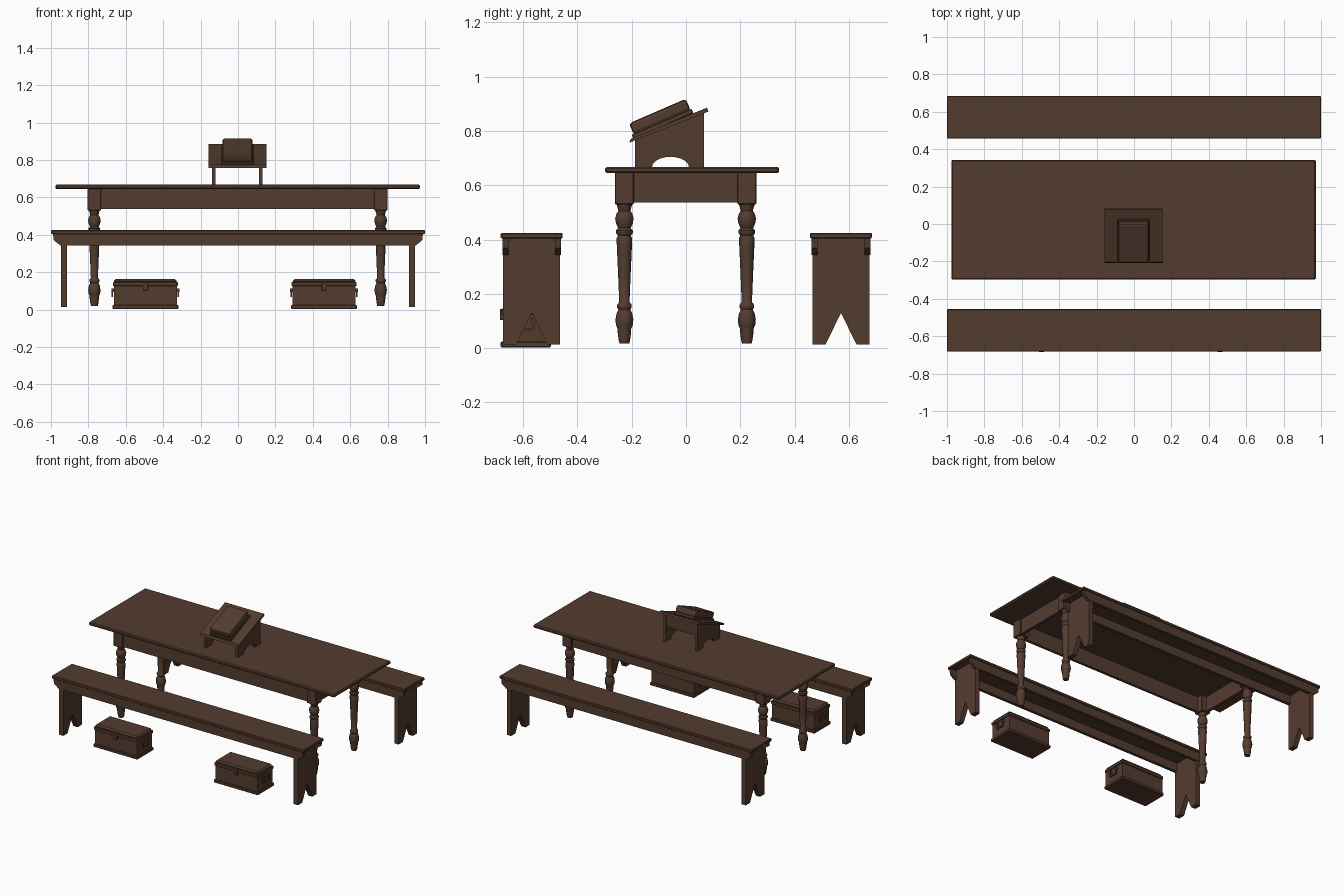
import bpy, bmesh, math

if "Cube" in bpy.data.objects:
    bpy.data.objects.remove(bpy.data.objects["Cube"])

wood = bpy.data.materials.new("dark brown wood")
wood.diffuse_color = (0.088, 0.045, 0.028, 1)
wood.use_nodes = True
wood.node_tree.nodes["Principled BSDF"].inputs["Base Color"].default_value = wood.diffuse_color


def finish(name, bm, bevel=0.0, segments=1, smooth=False):
    bmesh.ops.recalc_face_normals(bm, faces=bm.faces)
    me = bpy.data.meshes.new(name)
    bm.to_mesh(me)
    bm.free()
    ob = bpy.data.objects.new(name, me)
    bpy.context.collection.objects.link(ob)
    me.materials.append(wood)
    if bevel:
        m = ob.modifiers.new("bevel", 'BEVEL')
        m.width, m.segments = bevel, segments
        m.limit_method = 'ANGLE'
    if smooth:
        bpy.ops.object.select_all(action='DESELECT')
        ob.select_set(True)
        bpy.context.view_layer.objects.active = ob
        bpy.ops.object.shade_smooth_by_angle(angle=math.radians(40))
    return ob


def extrude(name, pts, axis, a, b, **kw):
    """Extrude a 2D profile: (y, z) along x, or (x, z) along y."""
    bm = bmesh.new()
    place = (lambda p: (a, p[0], p[1])) if axis == 'x' else (lambda p: (p[0], a, p[1]))
    f = bm.faces.new([bm.verts.new(place(p)) for p in pts])
    r = bmesh.ops.extrude_face_region(bm, geom=[f])
    vs = [v for v in r['geom'] if isinstance(v, bmesh.types.BMVert)]
    bmesh.ops.translate(bm, verts=vs, vec=(b - a, 0, 0) if axis == 'x' else (0, b - a, 0))
    return finish(name, bm, **kw)


def box(name, x0, x1, y0, y1, z0, z1, **kw):
    return extrude(name, [(y0, z0), (y1, z0), (y1, z1), (y0, z1)], 'x', x0, x1, **kw)


def lathe(name, prof, x, y, n=12):
    bm = bmesh.new()
    rings = [[bm.verts.new((x + r * math.cos(2 * math.pi * i / n),
                            y + r * math.sin(2 * math.pi * i / n), z))
              for i in range(n)] for r, z in prof]
    for lo, hi in zip(rings, rings[1:]):
        for i in range(n):
            j = (i + 1) % n
            bm.faces.new((lo[i], lo[j], hi[j], hi[i]))
    bm.faces.new(rings[0])
    bm.faces.new(rings[-1])
    return finish(name, bm, smooth=True)


# Table: top, aprons, turned legs with square blocks
box("table_top", -0.977, 0.972, -0.298, 0.343, 0.645, 0.668, bevel=0.006)
leg_profile = [(0.018, 0.018), (0.021, 0.03), (0.025, 0.06), (0.025, 0.072), (0.031, 0.085),
               (0.033, 0.105), (0.029, 0.128), (0.022, 0.142), (0.027, 0.15), (0.027, 0.16),
               (0.019, 0.17), (0.023, 0.27), (0.028, 0.38), (0.029, 0.405), (0.024, 0.415),
               (0.031, 0.424), (0.031, 0.434), (0.023, 0.442), (0.031, 0.46), (0.034, 0.478),
               (0.029, 0.496), (0.022, 0.506), (0.026, 0.52), (0.032, 0.54)]
LX = 0.766
for cx in (-LX - 0.002, LX - 0.003):
    for cy in (-0.227, 0.224):
        box("leg_block", cx - 0.036, cx + 0.036, cy - 0.035, cy + 0.035, 0.53, 0.65, bevel=0.003)
        lathe("turned_leg", leg_profile, cx, cy)
    box("end_apron", cx - 0.025, cx + 0.025 - 0.03, -0.2, 0.2, 0.537, 0.65) if cx < 0 else \
        box("end_apron", cx + 0.005, cx + 0.025, -0.2, 0.2, 0.537, 0.65)
box("front_apron", -0.74, 0.74, -0.252, -0.232, 0.537, 0.65)
box("back_apron", -0.74, 0.74, 0.229, 0.249, 0.537, 0.65)

# Benches: seat, side rails with clipped ends, notched plank legs
rail = [(-0.95, 0.343), (0.95, 0.343), (0.985, 0.37), (0.99, 0.41), (-0.99, 0.41), (-0.985, 0.37)]
for c in (-0.5685, 0.571):
    box("bench_seat", -1.0, 1.0, c - 0.114, c + 0.114, 0.404, 0.425, bevel=0.004)
    for s in (-1, 1):
        extrude("bench_rail", rail, 'y', c + s * 0.108, c + s * 0.086)
        notch = [(c - 0.105, 0.013), (c - 0.057, 0.013), (c, 0.13), (c + 0.057, 0.013),
                 (c + 0.105, 0.013), (c + 0.105, 0.41), (c - 0.105, 0.41)]
        extrude("bench_leg", notch, 'x', s * 0.93 - 0.017, s * 0.93 + 0.017)

# Chests: plinth, body, lid, lock, straps and end handles
for cx in (-0.495, 0.46):
    y0, y1 = -0.68, -0.5
    box("chest_plinth", cx - 0.176, cx + 0.176, y0 - 0.003, y1 + 0.003, 0.003, 0.025, bevel=0.004)
    box("chest_body", cx - 0.168, cx + 0.168, y0 + 0.006, y1 - 0.006, 0.02, 0.13)
    box("chest_lid_rim", cx - 0.173, cx + 0.173, y0, y1, 0.125, 0.147, bevel=0.003)
    box("chest_lid", cx - 0.168, cx + 0.168, y0 + 0.005, y1 - 0.005, 0.14, 0.163, bevel=0.01)
    box("chest_lock", cx - 0.014, cx + 0.014, y0 - 0.005, y0 + 0.01, 0.103, 0.145, bevel=0.002)
    for s in (-1, 1):
        hx = cx + s * 0.176
        box("handle_bar", hx - 0.004, hx + 0.004, -0.618, -0.562, 0.066, 0.075)
        for hy in (-0.618, -0.562):
            box("handle_side", hx - 0.004, hx + 0.004, hy - 0.004, hy + 0.004, 0.066, 0.102)
            box("handle_mount", min(hx + s * 0.005, cx + s * 0.165), max(hx + s * 0.005, cx + s * 0.165),
                hy - 0.009, hy + 0.009, 0.095, 0.112)

# Book stand: arched side panels, back rail, sloped board with lip
arch = [(-0.057 + 0.068 * math.cos(t), 0.667 + 0.038 * math.sin(t))
        for t in (math.pi * (1 - i / 10) for i in range(11))]
side = [(-0.188, 0.667)] + arch + [(0.066, 0.667), (0.066, 0.872), (-0.188, 0.77)]
for x in (-0.13, 0.122):
    extrude("stand_side", side, 'x', x - 0.009, x + 0.009)
box("stand_back", -0.125, 0.118, 0.046, 0.062, 0.775, 0.866)
extrude("stand_board", [(-0.209, 0.757), (-0.203, 0.772), (0.077, 0.886), (0.083, 0.872)],
        'x', -0.157, 0.152)

# Book lying on the slope: cover slab and rounded upper block
B, D, N = (-0.199, 0.772), (0.918, 0.397), (-0.397, 0.918)


def on_slope(u, v):
    return (B[0] + u * D[0] + v * N[0], B[1] + u * D[1] + v * N[1])


def slope_block(name, x0, x1, u0, u1, v0, v1, **kw):
    extrude(name, [on_slope(u0, v0), on_slope(u1, v0), on_slope(u1, v1), on_slope(u0, v1)],
            'x', x0, x1, **kw)


slope_block("book_lower_cover", -0.087, 0.082, 0.005, 0.245, -0.004, 0.014, bevel=0.003)
slope_block("book_block", -0.083, 0.078, 0.012, 0.24, 0.01, 0.056, bevel=0.012, segments=2)
